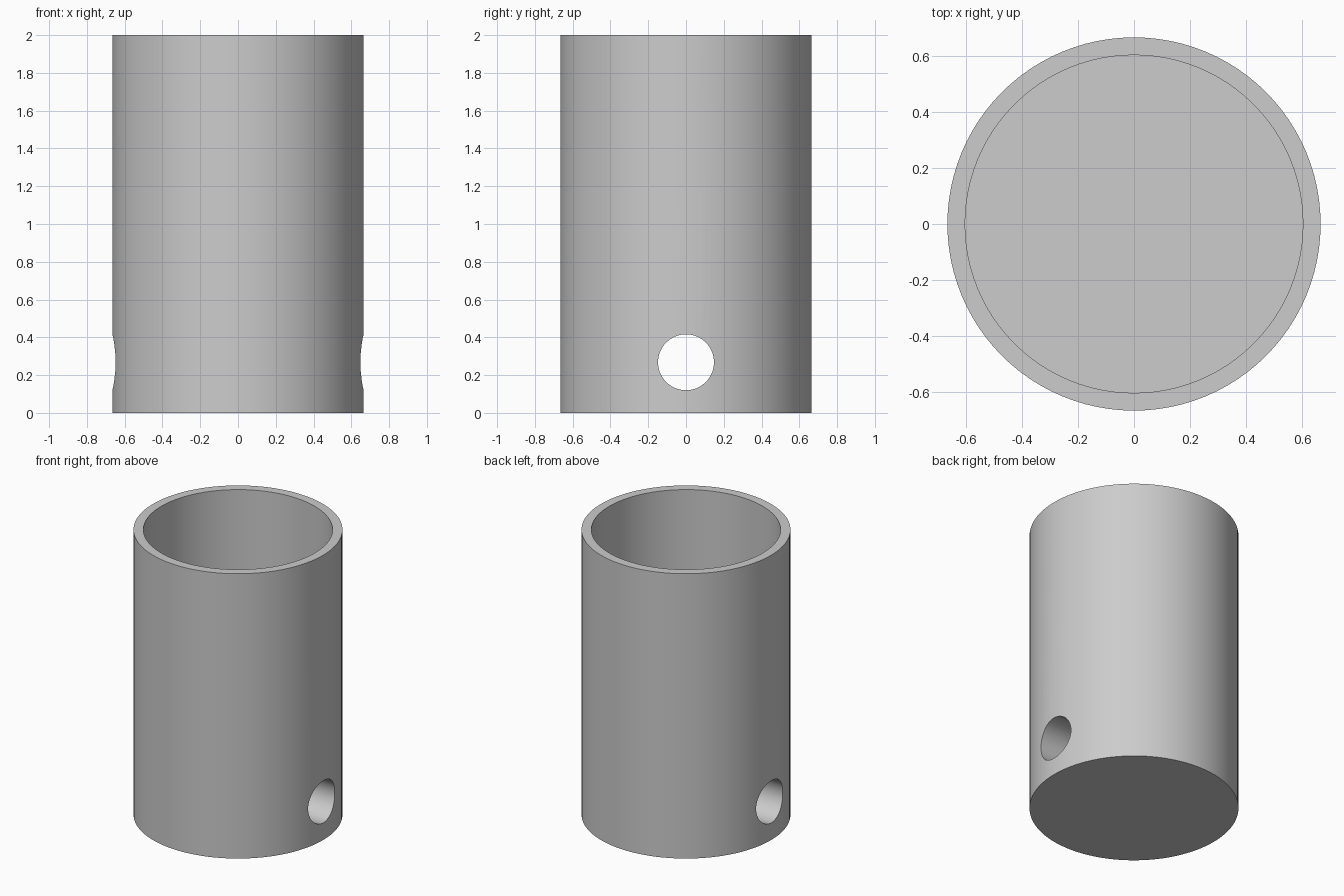
import bpy
import math

default = bpy.data.objects.get("Cube")
if default:
    bpy.data.objects.remove(default, do_unlink=True)

OUTER, INNER, HEIGHT, FLOOR = 0.665, 0.602, 2.0, 0.533
HOLE_RADIUS, HOLE_Z = 0.148, 0.268

# Plain grey material
grey = bpy.data.materials.new("grey")
grey.use_nodes = True
colour = (0.604, 0.604, 0.604, 1)
grey.diffuse_color = colour
grey.node_tree.nodes["Principled BSDF"].inputs["Base Color"].default_value = colour


def cylinder(name, radius, depth, location, sides=96, rotation=(0, 0, 0)):
    bpy.ops.mesh.primitive_cylinder_add(
        vertices=sides, radius=radius, depth=depth,
        location=location, rotation=rotation)
    obj = bpy.context.object
    obj.name = name
    obj.data.materials.append(grey)
    return obj


# Solid body, with a blind bore from the top and a cross hole through the base
body = cylinder("sleeve_body", OUTER, HEIGHT, (0, 0, HEIGHT / 2))
bore = cylinder("bore_cutter", INNER, HEIGHT, (0, 0, FLOOR + HEIGHT / 2))
pin_hole = cylinder("pin_hole_cutter", HOLE_RADIUS, 2, (0, 0, HOLE_Z),
                    sides=64, rotation=(0, math.pi / 2, 0))

for cutter in (bore, pin_hole):
    cut = body.modifiers.new(cutter.name, 'BOOLEAN')
    cut.operation = 'DIFFERENCE'
    cut.solver = 'EXACT'
    cut.object = cutter

# Apply the cuts and remove the cutters
bpy.ops.object.select_all(action='DESELECT')
body.select_set(True)
bpy.context.view_layer.objects.active = body
for cutter in (bore, pin_hole):
    bpy.ops.object.modifier_apply(modifier=cutter.name)
    bpy.data.objects.remove(cutter, do_unlink=True)

bpy.ops.object.shade_smooth_by_angle(angle=math.radians(30))
